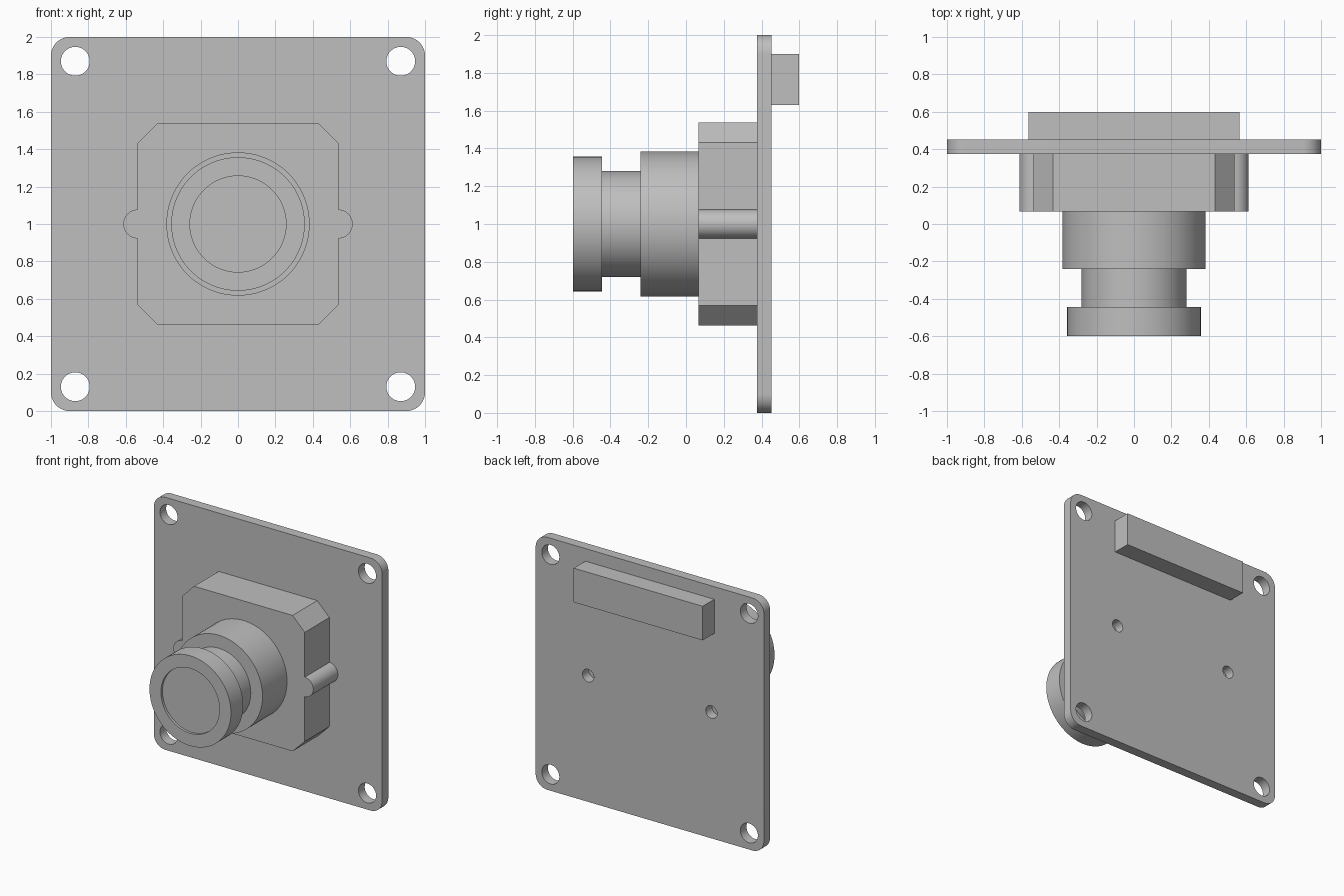
import bpy, bmesh
from math import cos, sin, pi, radians
from mathutils import Vector

old = bpy.data.objects.get("Cube")
if old:
    bpy.data.objects.remove(old, do_unlink=True)

grey = bpy.data.materials.new("plain grey")
grey.use_nodes = True
colour = (0.52, 0.52, 0.52, 1)
grey.diffuse_color = colour
grey.node_tree.nodes["Principled BSDF"].inputs["Base Color"].default_value = colour

MID = 1.0            # height of the optical axis
BOARD_FRONT, BOARD_BACK = 0.375, 0.453
HOUSING_FRONT = 0.067


def finish(name, bm):
    bmesh.ops.recalc_face_normals(bm, faces=bm.faces)
    mesh = bpy.data.meshes.new(name)
    bm.to_mesh(mesh)
    bm.free()
    mesh.materials.append(grey)
    obj = bpy.data.objects.new(name, mesh)
    bpy.context.collection.objects.link(obj)
    return obj


def prism(name, outline, y0, y1):
    """Extrude an x-z outline from y0 to y1."""
    bm = bmesh.new()
    face = bm.faces.new([bm.verts.new((x, y0, z)) for x, z in outline])
    new = bmesh.ops.extrude_face_region(bm, geom=[face])["geom"]
    moved = [v for v in new if isinstance(v, bmesh.types.BMVert)]
    bmesh.ops.translate(bm, verts=moved, vec=(0, y1 - y0, 0))
    return finish(name, bm)


def circle(x, z, r, n=48):
    return [(x + r * cos(2 * pi * i / n), z + r * sin(2 * pi * i / n)) for i in range(n)]


def square(half, corner, steps):
    """Square outline with rounded corners, or chamfered ones when steps is 1."""
    pts = []
    for q, (sx, sz) in enumerate([(1, 1), (-1, 1), (-1, -1), (1, -1)]):
        for i in range(steps + 1):
            a = (q + i / steps) * pi / 2
            pts.append((sx * (half - corner) + corner * cos(a),
                        MID + sz * (half - corner) + corner * sin(a)))
    return pts


def lathe(name, profile, n=96):
    """Spin (radius, y) points about the optical axis."""
    bm = bmesh.new()
    verts = [bm.verts.new((r, y, MID)) for r, y in profile]
    edges = [bm.edges.new(pair) for pair in zip(verts, verts[1:])]
    bmesh.ops.spin(bm, geom=verts + edges, cent=(0, 0, MID), axis=(0, 1, 0),
                   angle=2 * pi, steps=n)
    bmesh.ops.remove_doubles(bm, verts=bm.verts, dist=0.0001)
    return finish(name, bm)


def activate(obj):
    bpy.ops.object.select_all(action="DESELECT")
    obj.select_set(True)
    bpy.context.view_layer.objects.active = obj


def combine(target, tool, operation):
    tool.hide_render = True
    activate(target)
    mod = target.modifiers.new("combine", "BOOLEAN")
    mod.operation = operation
    mod.solver = "EXACT"
    mod.object = tool
    bpy.ops.object.modifier_apply(modifier=mod.name)
    bpy.data.objects.remove(tool, do_unlink=True)


# Circuit board with corner mounting holes and two small peg holes
board = prism("circuit_board", square(1.0, 0.1, 12), BOARD_FRONT, BOARD_BACK)
holes = [(x, MID + z, 0.077) for x in (-0.87, 0.87) for z in (-0.87, 0.87)]
holes += [(x, MID, 0.05) for x in (-0.54, 0.54)]
for x, z, r in holes:
    cutter = prism("hole_cutter", circle(x, z, r), BOARD_FRONT - 0.1, BOARD_BACK + 0.1)
    combine(board, cutter, "DIFFERENCE")

# Chamfered lens housing with a round peg on each side
housing = prism("lens_housing", square(0.538, 0.106, 1), HOUSING_FRONT, BOARD_FRONT)
for side in (-1, 1):
    peg = prism("side_peg", circle(side * 0.536, MID, 0.077), HOUSING_FRONT, BOARD_FRONT)
    combine(housing, peg, "UNION")

# Stepped lens barrel with a shallow recess for the front glass
barrel = lathe("lens_barrel", [
    (0, HOUSING_FRONT), (0.383, HOUSING_FRONT), (0.383, -0.24), (0.28, -0.24),
    (0.28, -0.445), (0.357, -0.445), (0.357, -0.598), (0.257, -0.598),
    (0.257, -0.578), (0, -0.578)])

# Connector block on the back
connector = prism("rear_connector", [(-0.565, 1.63), (0.565, 1.63), (0.565, 1.9), (-0.565, 1.9)],
                  BOARD_BACK, 0.598)

for obj in (board, housing, barrel):
    activate(obj)
    bpy.ops.object.shade_smooth_by_angle(angle=radians(30))
